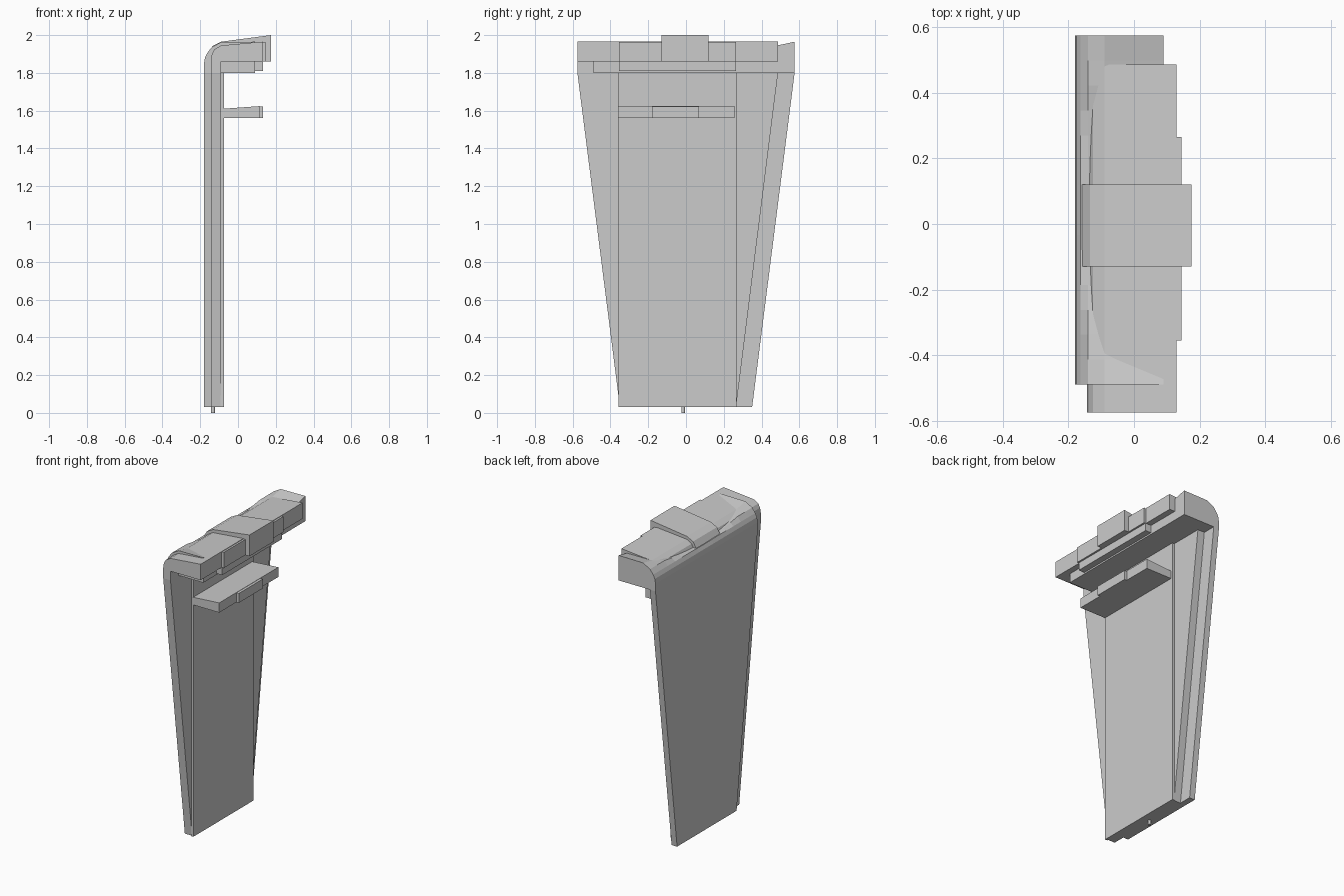
import bpy, bmesh
from mathutils import Vector

if "Cube" in bpy.data.objects:
    bpy.data.objects.remove(bpy.data.objects["Cube"])


def new_object(name, bm):
    bmesh.ops.recalc_face_normals(bm, faces=bm.faces)
    mesh = bpy.data.meshes.new(name)
    bm.to_mesh(mesh)
    bm.free()
    obj = bpy.data.objects.new(name, mesh)
    bpy.context.collection.objects.link(obj)
    return obj


def sweep(bm, profile, span, steps=1, dip=0.0, peak=1.965):
    """Extrude an (x, z) profile along y. span(z) gives the y range;
    dip lowers the top into a saddle that is highest at both ends."""
    rings = []
    for i in range(steps + 1):
        t = i / steps
        cap = peak - dip * (1 - (2 * t - 1) ** 2) if dip else 9
        ring = []
        for x, z in profile:
            y0, y1 = span(z)
            ring.append(bm.verts.new((x, y0 + (y1 - y0) * t, min(z, cap))))
        rings.append(ring)
    n = len(profile)
    for a, b in zip(rings, rings[1:]):
        for k in range(n):
            bm.faces.new((a[k], a[(k + 1) % n], b[(k + 1) % n], b[k]))
    bm.faces.new(rings[0][::-1])
    bm.faces.new(rings[-1])


def taper(bottom, top, z0=0.03, z1=1.8):
    """Width that grows linearly up the leg, constant above z1."""
    def span(z):
        f = max(0, min(1, (z - z0) / (z1 - z0)))
        return tuple(b + (t - b) * f for b, t in zip(bottom, top))
    return span


def leg(x0, x1, z0=0.03, z1=1.8):
    return [(x0, z0), (x1, z0), (x1, z1), (x0, z1)]


# back shell: tapered leg plus hooked head with a saddle top
bm = bmesh.new()
span = taper((-0.27, 0.35), (-0.49, 0.575))
sweep(bm, leg(-0.18, -0.14), span)
sweep(bm, [(-0.18, 1.8), (0.09, 1.8), (0.09, 1.967), (-0.09, 1.963),
           (-0.14, 1.935), (-0.163, 1.905), (-0.175, 1.88), (-0.18, 1.85)],
      span, steps=14, dip=0.0625)
new_object("back_shell", bm)

# middle shell: same idea shifted sideways and forward
bm = bmesh.new()
span = taper((-0.35, 0.265), (-0.575, 0.487))
sweep(bm, leg(-0.143, -0.09), span)
sweep(bm, [(-0.143, 1.8), (-0.09, 1.8), (-0.09, 1.86), (0.13, 1.86),
           (0.13, 1.965), (-0.09, 1.945), (-0.125, 1.925), (-0.138, 1.9),
           (-0.143, 1.87)], span)
new_object("middle_shell", bm)


def straight(name, profile, y0, y1):
    bm = bmesh.new()
    sweep(bm, profile, lambda z: (y0, y1))
    return new_object(name, bm)


# flat inner panel and its head
straight("inner_panel", leg(-0.092, -0.075, 0.03, 1.812), -0.358, 0.268)
straight("inner_head", [(-0.09, 1.81), (0.133, 1.81), (0.133, 1.86),
                        (0.145, 1.86), (0.145, 1.963), (-0.085, 1.942)],
         -0.355, 0.266)

# strap over the top
straight("top_strap", [(-0.165, 1.86), (0.175, 1.86), (0.175, 2.0),
                       (-0.09, 1.965), (-0.135, 1.942), (-0.158, 1.905)],
         -0.13, 0.12)

# small shelf with a raised centre lip
straight("shelf", [(-0.08, 1.56), (0.115, 1.56), (0.115, 1.624),
                   (-0.08, 1.61)], -0.36, 0.256)
straight("shelf_lip", leg(0.11, 0.132, 1.56, 1.622), -0.18, 0.07)

# bottom pin
bm = bmesh.new()
bmesh.ops.create_cone(bm, cap_ends=True, segments=12, radius1=0.01,
                      radius2=0.01, depth=0.04)
bmesh.ops.translate(bm, verts=bm.verts, vec=Vector((-0.133, -0.015, 0.02)))
new_object("bottom_pin", bm)
